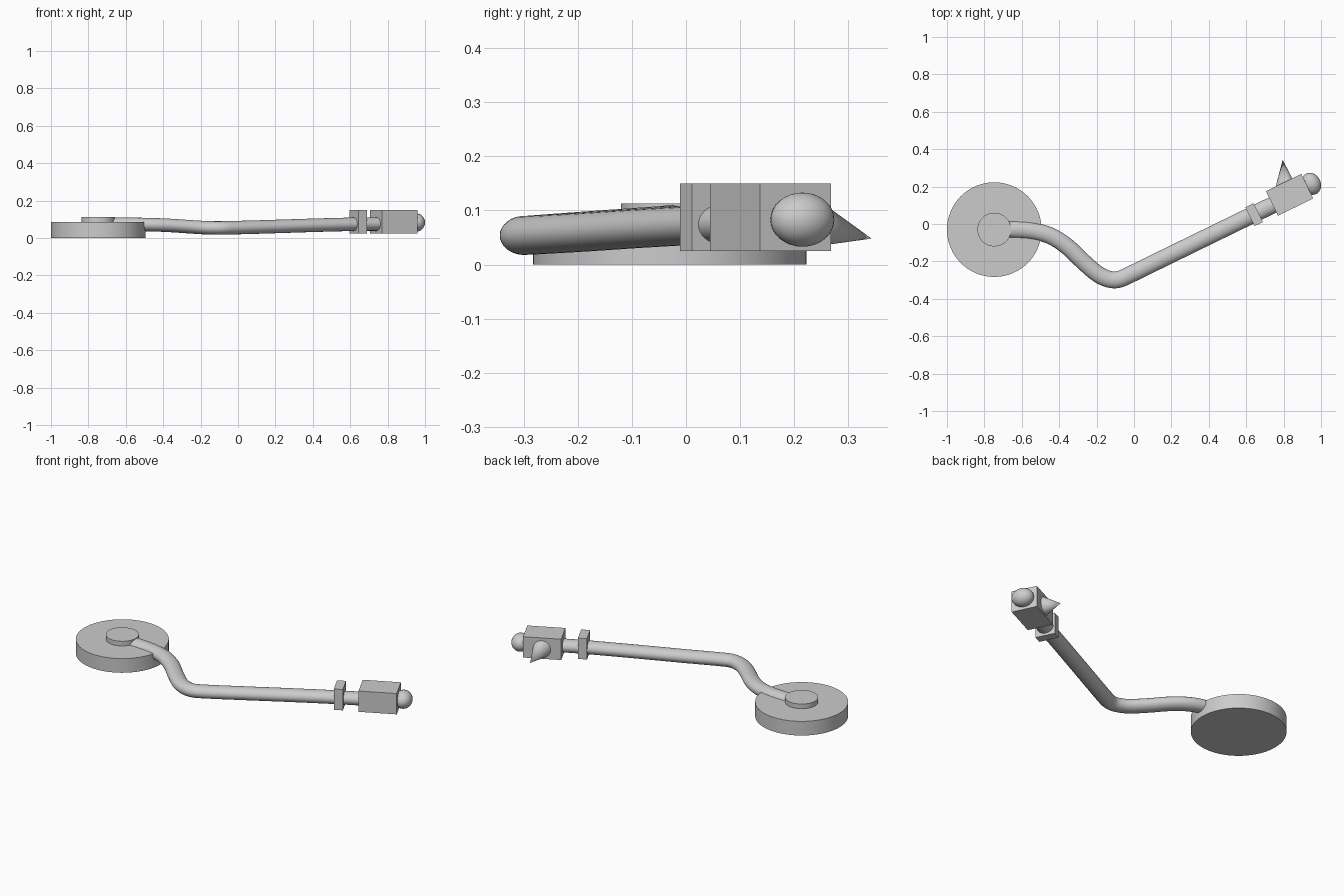
import bpy, bmesh
from math import sin, cos, pi, radians
from mathutils import Vector

if "Cube" in bpy.data.objects:
    bpy.data.objects.remove(bpy.data.objects["Cube"])

ANGLE = radians(26)                      # direction of the straight arm
U = Vector((cos(ANGLE), sin(ANGLE), 0))
UP = Vector((0, 0, 1))


def smooth(obj):
    bpy.ops.object.select_all(action='DESELECT')
    bpy.context.view_layer.objects.active = obj
    obj.select_set(True)
    bpy.ops.object.shade_smooth_by_angle(angle=radians(35))


def loft(name, rings, close_tip=None):
    bm = bmesh.new()
    rows = [[bm.verts.new(p) for p in ring] for ring in rings]
    n = len(rows[0])
    for a, b in zip(rows, rows[1:]):
        for i in range(n):
            bm.faces.new((a[i], a[(i + 1) % n], b[(i + 1) % n], b[i]))
    bm.faces.new(rows[0])
    if close_tip is None:
        bm.faces.new(rows[-1])
    else:
        tip = bm.verts.new(close_tip)
        for i in range(n):
            bm.faces.new((rows[-1][i], rows[-1][(i + 1) % n], tip))
    bmesh.ops.recalc_face_normals(bm, faces=bm.faces)
    mesh = bpy.data.meshes.new(name)
    bm.to_mesh(mesh)
    bm.free()
    obj = bpy.data.objects.new(name, mesh)
    bpy.context.collection.objects.link(obj)
    smooth(obj)
    return obj


def ring(center, side, a, b, n=32):
    return [center + side * a * cos(2 * pi * i / n) + UP * b * sin(2 * pi * i / n)
            for i in range(n)]


def disc(name, r, z0, z1):
    bpy.ops.mesh.primitive_cylinder_add(vertices=64, radius=r, depth=z1 - z0,
                                        location=(-0.747, -0.03, (z0 + z1) / 2))
    bpy.context.object.name = name
    smooth(bpy.context.object)


def block(name, center, size):
    bpy.ops.mesh.primitive_cube_add(size=1, location=center, rotation=(0, 0, ANGLE))
    bpy.context.object.name = name
    bpy.context.object.scale = size


# Round base and its raised hub
disc("base_disc", 0.253, 0.0, 0.085)
disc("base_hub", 0.09, 0.08, 0.113)

# Bent arm: oval section swept along a smooth path
path = [Vector(p) for p in (
    (-0.72, -0.03, 0.074), (-0.64, -0.03, 0.074), (-0.55, -0.036, 0.073),
    (-0.45, -0.062, 0.071), (-0.36, -0.118, 0.067), (-0.27, -0.203, 0.061),
    (-0.19, -0.27, 0.056), (-0.13, -0.296, 0.054), (-0.085, -0.297, 0.054),
    (-0.03, -0.275, 0.055), (0.15, -0.187, 0.060), (0.4, -0.065, 0.068),
    (0.64, 0.052, 0.074), (0.82, 0.14, 0.075))]
ext = [2 * path[0] - path[1]] + path + [2 * path[-1] - path[-2]]
pts = []
for p0, p1, p2, p3 in zip(ext, ext[1:], ext[2:], ext[3:]):
    m1 = (p2 - p0) * ((p2 - p1).length / (p2 - p0).length)
    m2 = (p3 - p1) * ((p2 - p1).length / (p3 - p1).length)
    for k in range(4):
        t = k / 4
        pts.append(p1 * (2*t**3 - 3*t**2 + 1) + m1 * (t**3 - 2*t**2 + t)
                   + p2 * (3*t**2 - 2*t**3) + m2 * (t**3 - t**2))
pts.append(path[-1])
rings = []
for i, p in enumerate(pts):
    d = pts[min(i + 1, len(pts) - 1)] - pts[max(i - 1, 0)]
    rings.append(ring(p, d.cross(UP).normalized(), 0.045, 0.036))
loft("bent_arm", rings)

# Square collar and head block at the end of the arm
block("collar", (0.642, 0.05, 0.0875), (0.05, 0.112, 0.125))
block("head_block", (0.832, 0.156, 0.0875), (0.21, 0.146, 0.125))

# Flattened ball on the end of the head
bpy.ops.mesh.primitive_uv_sphere_add(segments=32, ring_count=16, radius=1,
                                     location=(0.948, 0.215, 0.083), rotation=(0, 0, ANGLE))
ball = bpy.context.object
ball.name = "end_ball"
ball.scale = (0.05, 0.061, 0.05)
smooth(ball)

# Spike leaning out of the side of the head
loft("side_spike", [ring(Vector((0.802, 0.22, 0.083)), U, 0.05, 0.052)],
     close_tip=Vector((0.795, 0.343, 0.048)))
